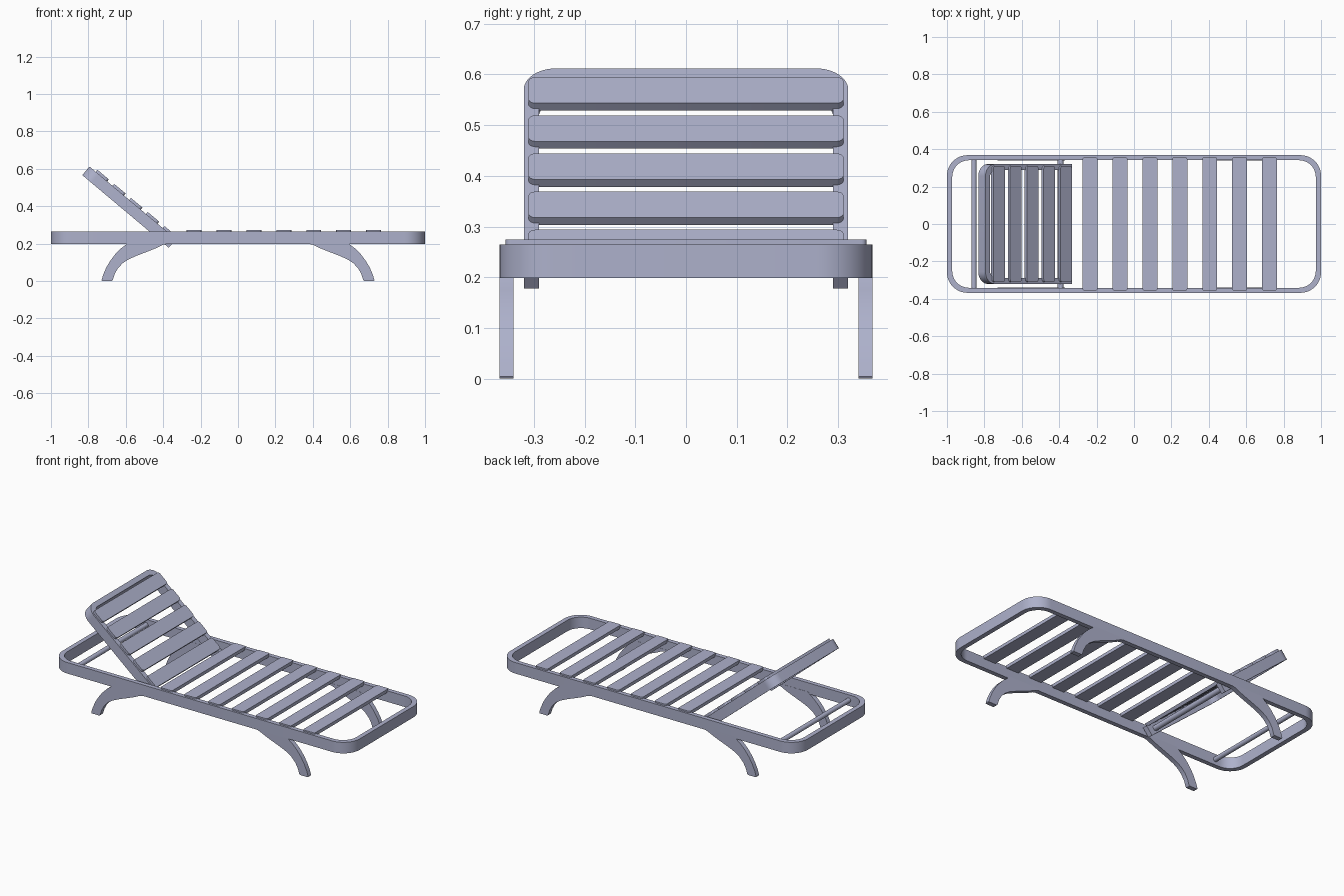
import bpy, bmesh, math
from mathutils import Matrix, Vector

cube = bpy.data.objects.get("Cube")
if cube:
    bpy.data.objects.remove(cube, do_unlink=True)

paint = bpy.data.materials.new("blue_grey_paint")
paint.use_nodes = True
paint.diffuse_color = (0.42, 0.44, 0.60, 1)
paint.node_tree.nodes["Principled BSDF"].inputs["Base Color"].default_value = (0.42, 0.44, 0.60, 1)


def finish(bm, name, matrix):
    """Turn a bmesh into a smooth-shaded, painted object."""
    bmesh.ops.recalc_face_normals(bm, faces=bm.faces)
    mesh = bpy.data.meshes.new(name)
    bm.to_mesh(mesh)
    bm.free()
    mesh.materials.append(paint)
    obj = bpy.data.objects.new(name, mesh)
    bpy.context.collection.objects.link(obj)
    obj.matrix_world = matrix
    bpy.ops.object.select_all(action='DESELECT')
    obj.select_set(True)
    bpy.context.view_layer.objects.active = obj
    bpy.ops.object.shade_smooth_by_angle(angle=math.radians(35))
    return obj


def extrude_up(bm, faces, height):
    """Give flat faces a thickness along local z."""
    new = bmesh.ops.extrude_face_region(bm, geom=faces)["geom"]
    verts = [v for v in new if isinstance(v, bmesh.types.BMVert)]
    bmesh.ops.translate(bm, verts=verts, vec=(0, 0, height))


def plate(name, outline, height, matrix):
    bm = bmesh.new()
    face = bm.faces.new([bm.verts.new((x, y, 0)) for x, y in outline])
    extrude_up(bm, [face], height)
    return finish(bm, name, matrix)


def band(name, outer, inner, height, matrix, closed):
    """Rail between two matching outlines."""
    bm = bmesh.new()
    a = [bm.verts.new((x, y, 0)) for x, y in outer]
    b = [bm.verts.new((x, y, 0)) for x, y in inner]
    n = len(a)
    faces = []
    for i in range(n if closed else n - 1):
        j = (i + 1) % n
        faces.append(bm.faces.new((a[i], a[j], b[j], b[i])))
    extrude_up(bm, faces, height)
    return finish(bm, name, matrix)


def corner(cx, cy, r, start, steps):
    """Quarter-circle points, counter-clockwise from a start angle in degrees."""
    return [(cx + r * math.cos(math.radians(start + 90 * i / steps)),
             cy + r * math.sin(math.radians(start + 90 * i / steps)))
            for i in range(steps + 1)]


def rounded_rect(hx, hy, r, steps):
    return (corner(hx - r, hy - r, r, 0, steps) + corner(r - hx, hy - r, r, 90, steps)
            + corner(r - hx, r - hy, r, 180, steps) + corner(hx - r, r - hy, r, 270, steps))


def rod(name, x, z, radius, half_length):
    bm = bmesh.new()
    bmesh.ops.create_cone(bm, cap_ends=True, segments=20, radius1=radius,
                          radius2=radius, depth=2 * half_length)
    return finish(bm, name, Matrix.Translation((x, 0, z)) @ Matrix.Rotation(math.pi / 2, 4, 'X'))


# Bed frame: rounded rectangular rail
band("bed_frame", rounded_rect(1.0, 0.368, 0.11, 12), rounded_rect(0.972, 0.341, 0.09, 12),
     0.067, Matrix.Translation((0, 0, 0.198)), True)

# Seat slats resting in the frame
for i in range(7):
    plate(f"seat_slat_{i + 1}", rounded_rect(0.04, 0.356, 0.01, 4), 0.02,
          Matrix.Translation((-0.235 + 0.16 * i, 0, 0.254)))

# Backrest axes: local x runs up the slope, local z is its front
tilt = math.radians(40)
up_slope = Vector((-math.cos(tilt), 0, math.sin(tilt)))
facing = Vector((math.sin(tilt), 0, math.cos(tilt)))
side = facing.cross(up_slope)
back = Matrix.Translation((-0.37, 0, 0.178)) @ Matrix((up_slope, side, facing)).transposed().to_4x4()

# Backrest frame: U-shaped rail, open at the bottom
L = 0.604


def u_path(length, half, r):
    return ([(0, -half)] + corner(length - r, r - half, r, 270, 10)
            + corner(length - r, half - r, r, 0, 10) + [(0, half)])


band("backrest_frame", u_path(L, 0.32, 0.065), u_path(L - 0.03, 0.29, 0.045), 0.06, back, False)

# Backrest slats
for i in range(5):
    plate(f"backrest_slat_{i + 1}", rounded_rect(0.04, 0.311, 0.014, 4), 0.019,
          back @ Matrix.Translation((0.052 + 0.117 * i, 0, 0.055)))

# Backrest pivot and the cross rod near the head
rod("pivot_rod", -0.393, 0.232, 0.016, 0.35)
rod("head_rod", -0.856, 0.232, 0.014, 0.35)

# Curved legs: one side profile, mirrored to four places
leg_profile = [(0.73, 0.004), (0.727, 0), (0.675, 0), (0.67, 0.004), (0.66, 0.036),
               (0.643, 0.067), (0.618, 0.094), (0.585, 0.116), (0.54, 0.136), (0.49, 0.155),
               (0.44, 0.175), (0.40, 0.194), (0.37, 0.2), (0.37, 0.21), (0.585, 0.21),
               (0.592, 0.2), (0.625, 0.175), (0.657, 0.143), (0.683, 0.108),
               (0.704, 0.073), (0.72, 0.036)]
upright = Matrix.Rotation(math.pi / 2, 4, 'X')
for sx, end in ((1, "foot"), (-1, "head")):
    for y, where in ((0.368, "back"), (-0.340, "front")):
        plate(f"{end}_{where}_leg", [(sx * x, z) for x, z in leg_profile], 0.028,
              Matrix.Translation((0, y, 0)) @ upright)
